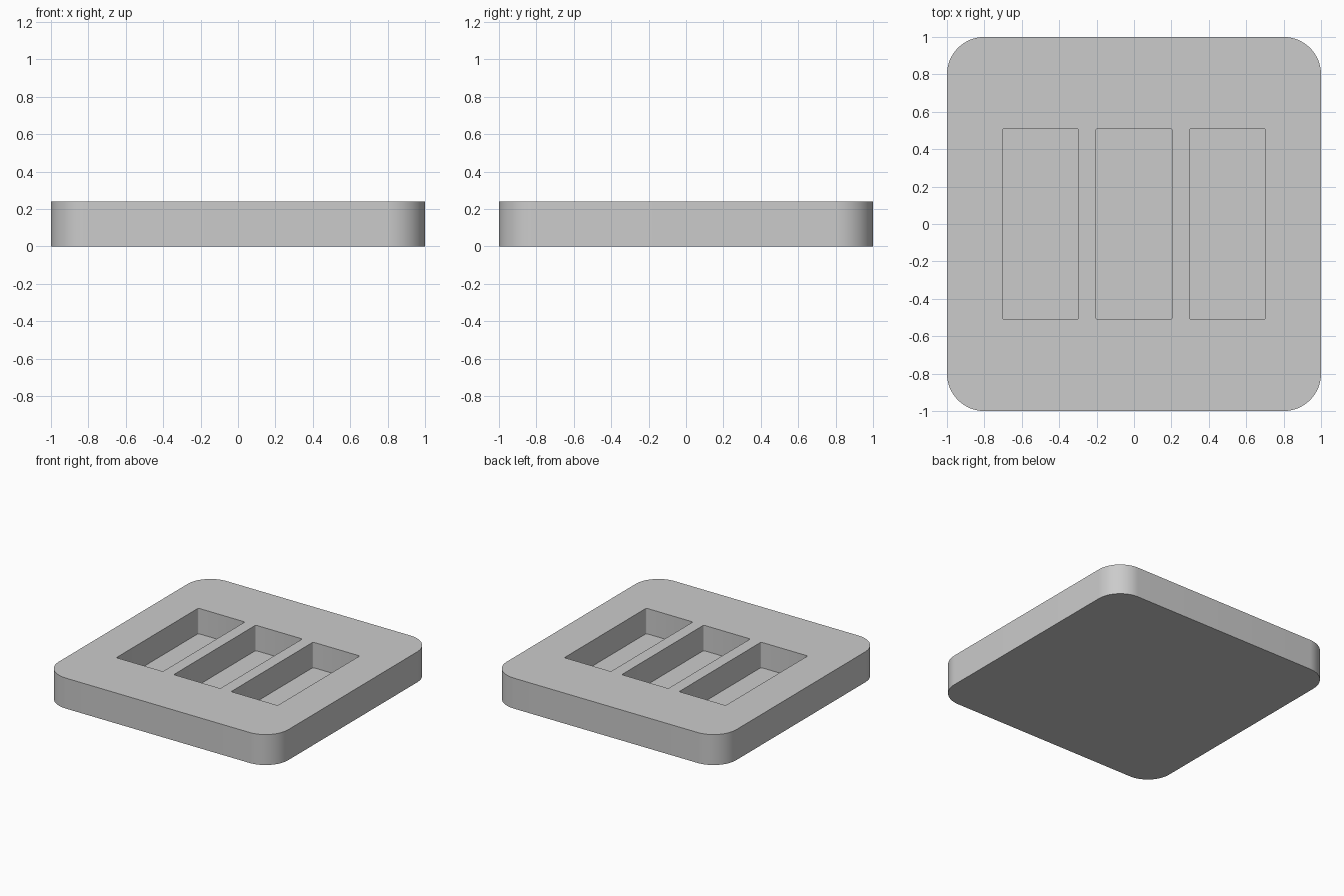
import bpy, bmesh, math

if "Cube" in bpy.data.objects:
    bpy.data.objects.remove(bpy.data.objects["Cube"])

HEIGHT = 0.24
FLOOR = 0.04


def rounded_block(name, cx, half_x, half_y, z0, z1, radius, steps):
    """Upright block with rounded vertical corners."""
    bm = bmesh.new()
    ring = []
    for corner, (sx, sy) in enumerate([(1, 1), (-1, 1), (-1, -1), (1, -1)]):
        for i in range(steps + 1):
            a = math.radians(90 * (corner + i / steps))
            ring.append(bm.verts.new((
                cx + sx * (half_x - radius) + radius * math.cos(a),
                sy * (half_y - radius) + radius * math.sin(a), z0)))
    base = bm.faces.new(ring)
    top = bmesh.ops.extrude_face_region(bm, geom=[base])
    verts = [g for g in top["geom"] if isinstance(g, bmesh.types.BMVert)]
    bmesh.ops.translate(bm, verts=verts, vec=(0, 0, z1 - z0))
    bmesh.ops.recalc_face_normals(bm, faces=bm.faces)
    mesh = bpy.data.meshes.new(name)
    bm.to_mesh(mesh)
    bm.free()
    obj = bpy.data.objects.new(name, mesh)
    bpy.context.collection.objects.link(obj)
    return obj


# Square tray body with large rounded corners
tray = rounded_block("tray", 0, 1, 1, 0, HEIGHT, 0.2, 16)
bpy.context.view_layer.objects.active = tray
tray.select_set(True)

# Three long pockets sunk into the top
for x in (-0.5, 0, 0.5):
    cutter = rounded_block("pocket_cutter", x, 0.203, 0.51, FLOOR, HEIGHT + 0.1, 0.01, 4)
    cutter.hide_render = True
    cut = tray.modifiers.new("pocket", 'BOOLEAN')
    cut.operation = 'DIFFERENCE'
    cut.solver = 'EXACT'
    cut.object = cutter
    bpy.ops.object.modifier_apply(modifier=cut.name)
    bpy.data.objects.remove(cutter)

# Smooth corners, crisp rims
bpy.ops.object.shade_smooth_by_angle(angle=math.radians(30))
